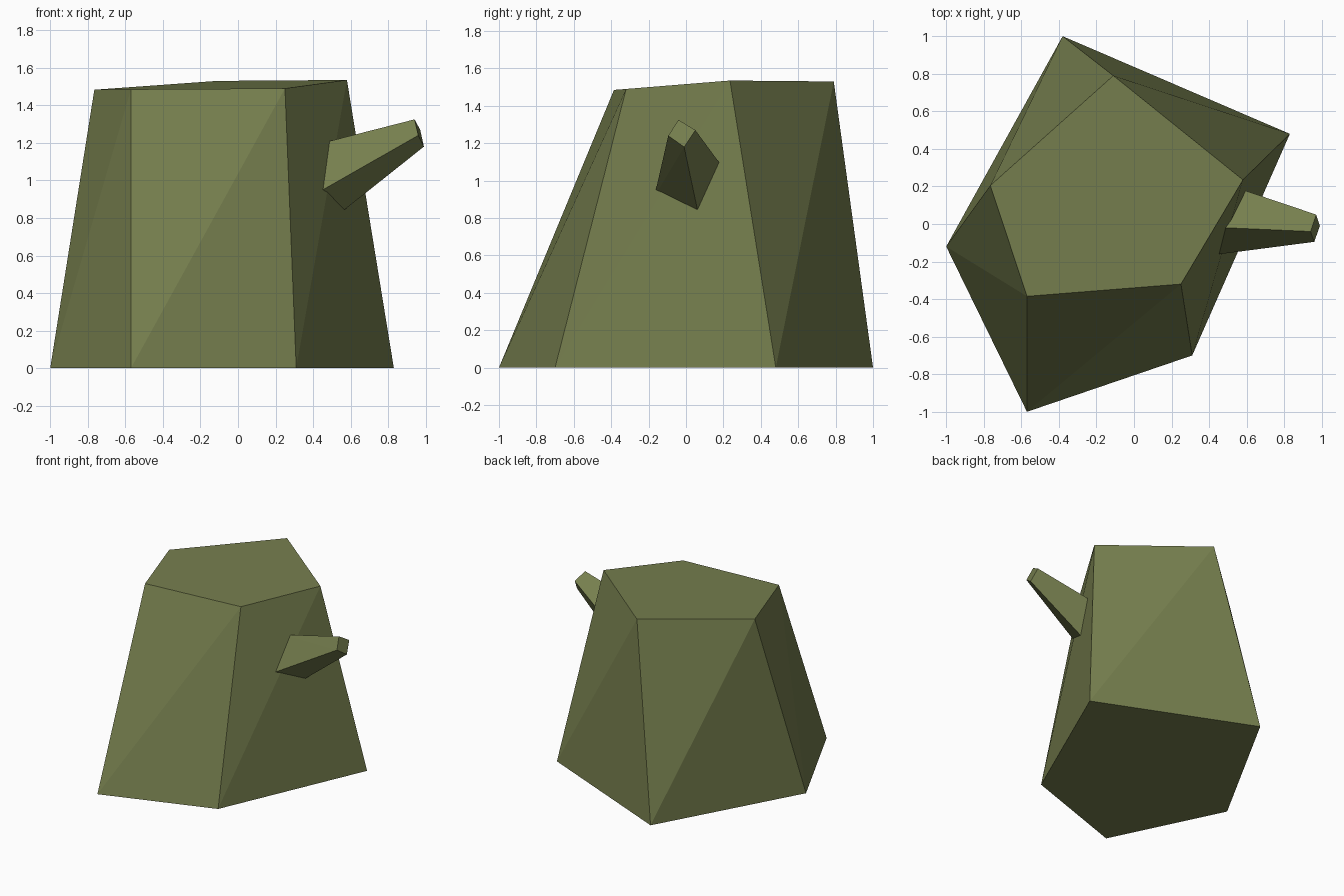
import bpy
from mathutils import Vector

if "Cube" in bpy.data.objects:
    bpy.data.objects.remove(bpy.data.objects["Cube"])

bark = bpy.data.materials.new("mossy bark green")
bark.diffuse_color = (0.18, 0.21, 0.076, 1.0)
bark.use_nodes = True
bark.node_tree.nodes["Principled BSDF"].inputs["Base Color"].default_value = bark.diffuse_color


def loft(name, lower, upper):
    """Closed flat-sided solid between two rings of equal point count."""
    n = len(lower)
    faces = [tuple(reversed(range(n))), tuple(range(n, 2 * n))]
    for i in range(n):
        j = (i + 1) % n
        # each side is folded along the same diagonal
        faces += [(i, j, n + j), (i, n + j, n + i)]
    mesh = bpy.data.meshes.new(name)
    mesh.from_pydata([tuple(p) for p in list(lower) + list(upper)], [], faces)
    mesh.materials.append(bark)
    mesh.update()
    obj = bpy.data.objects.new(name, mesh)
    bpy.context.collection.objects.link(obj)
    return obj


# Tapered five-sided trunk with a slightly tilted cut top
trunk_foot = [(-0.57, -1.0, 0), (0.31, -0.70, 0), (0.83, 0.48, 0),
              (-0.38, 1.0, 0), (-1.0, -0.12, 0)]
trunk_cut = [(-0.57, -0.385, 1.485), (0.25, -0.32, 1.49), (0.58, 0.235, 1.535),
             (-0.11, 0.79, 1.53), (-0.765, 0.205, 1.483)]
loft("trunk", trunk_foot, trunk_cut)

# Four-sided branch stub, its root continued a little into the trunk
tip = [Vector(p) for p in ((0.94, -0.04, 1.325), (0.96, -0.095, 1.24),
                           (0.99, -0.01, 1.18), (0.97, 0.05, 1.27))]
at_bark = [Vector(p) for p in ((0.49, -0.02, 1.21), (0.46, -0.16, 0.955),
                               (0.575, 0.06, 0.85), (0.60, 0.175, 1.10))]
root = [t + (b - t) * 1.15 for t, b in zip(tip, at_bark)]
loft("branch_stub", root, tip)
